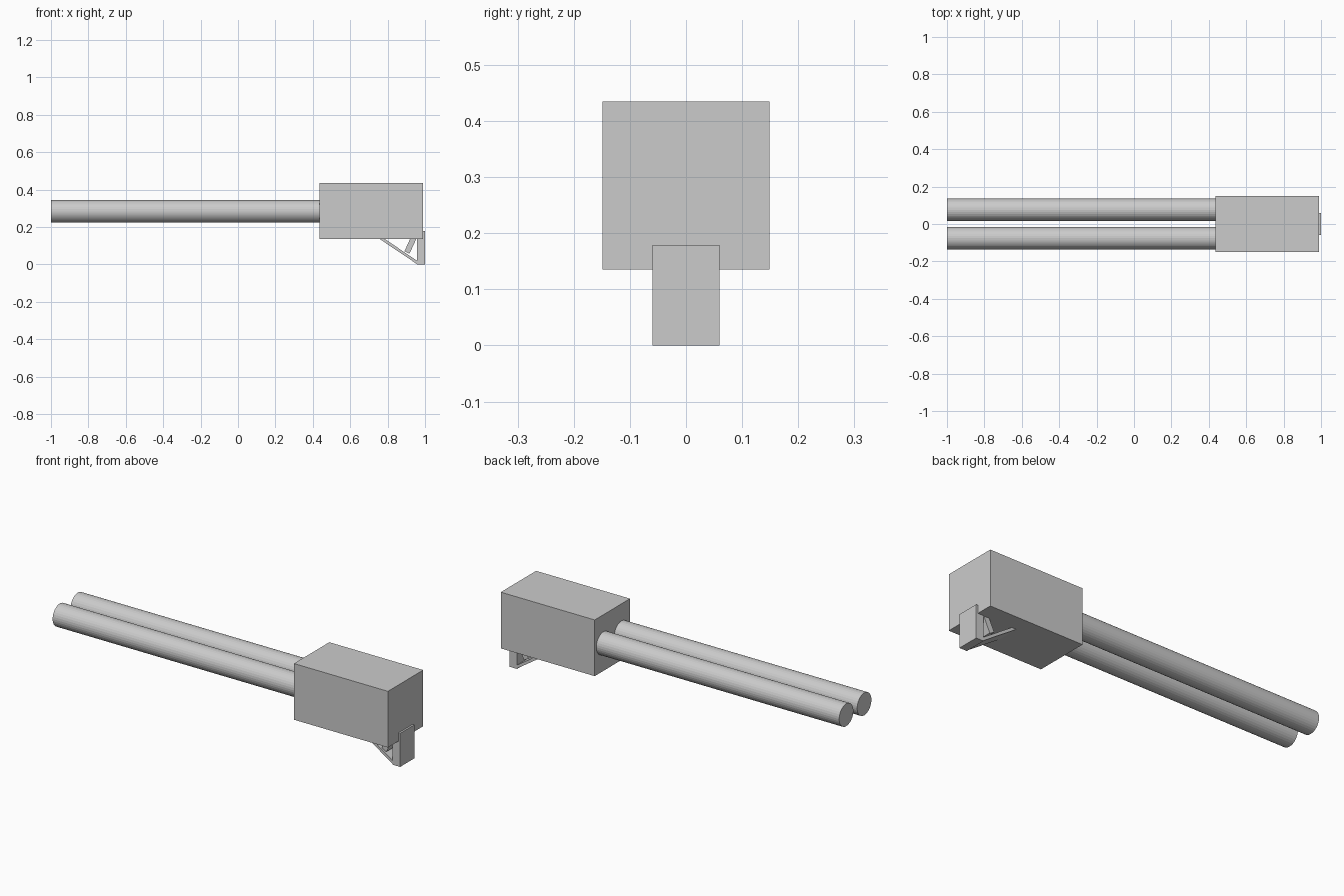
import bpy, bmesh, math

if "Cube" in bpy.data.objects:
    bpy.data.objects.remove(bpy.data.objects["Cube"])


def extrude_profile(name, points, half_width):
    """Closed (x, z) outline extruded symmetrically along y."""
    bm = bmesh.new()
    face = bm.faces.new([bm.verts.new((x, -half_width, z)) for x, z in points])
    ext = bmesh.ops.extrude_face_region(bm, geom=[face])
    verts = [g for g in ext["geom"] if isinstance(g, bmesh.types.BMVert)]
    bmesh.ops.translate(bm, verts=verts, vec=(0, 2 * half_width, 0))
    bmesh.ops.recalc_face_normals(bm, faces=bm.faces)
    mesh = bpy.data.meshes.new(name)
    bm.to_mesh(mesh)
    bm.free()
    obj = bpy.data.objects.new(name, mesh)
    bpy.context.collection.objects.link(obj)
    return obj


def box(name, x0, x1, z0, z1, half_width):
    return extrude_profile(name, [(x0, z0), (x1, z0), (x1, z1), (x0, z1)], half_width)


# Main housing
box("housing", 0.435, 0.99, 0.135, 0.435, 0.149)

# Rear grip, reaching slightly up the back of the housing
box("grip", 0.956, 1.0, 0.0, 0.179, 0.06)

# Slanted guard between grip foot and housing underside
extrude_profile("trigger_guard",
                [(0.752, 0.14), (0.96, 0.0), (0.968, 0.013), (0.779, 0.14)], 0.06)

# Tilted trigger
extrude_profile("trigger",
                [(0.89, 0.071), (0.917, 0.058), (0.957, 0.145), (0.926, 0.15)], 0.058)

# Twin barrels
for side, y in (("left", -0.076), ("right", 0.076)):
    bpy.ops.mesh.primitive_cylinder_add(
        vertices=32, radius=0.06, depth=1.46,
        location=(-0.27, y, 0.284), rotation=(0, math.pi / 2, 0))
    bpy.context.object.name = "barrel_" + side
